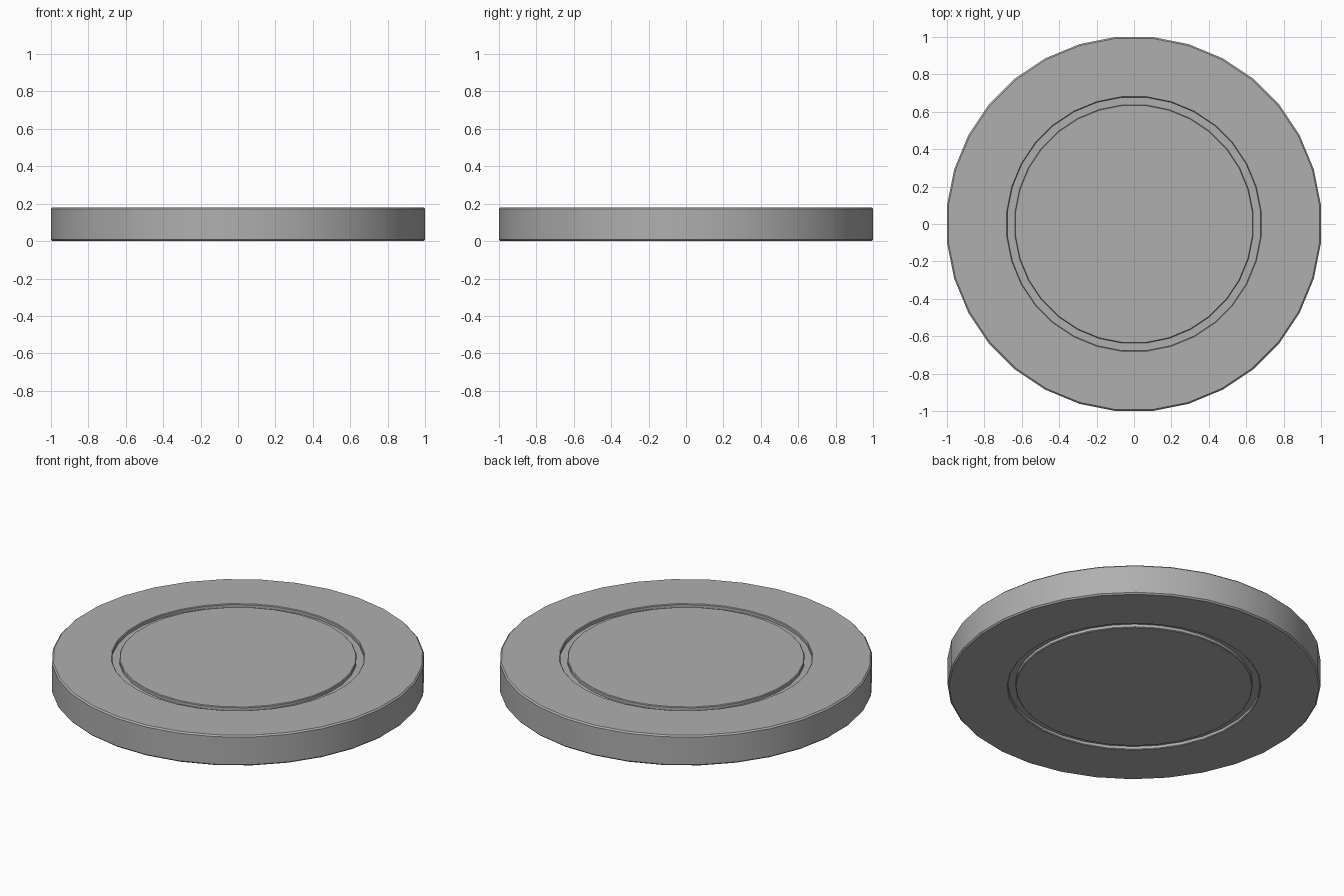
import bpy, bmesh, math

if "Cube" in bpy.data.objects:
    bpy.data.objects.remove(bpy.data.objects["Cube"])

SIDES = 32
R = 1 / math.cos(math.pi / SIDES)   # flats of the polygon touch x/y = +-1
H = 0.18
B = 0.008                           # rim bevel
D = 0.02                            # groove depth
C = 0.004                           # groove lip bevel

# Half profile (radius, height): grooved top, bevelled rim, grooved bottom
top = [(0.636, H), (0.636 + C, H - C), (0.64, H - D), (0.68, H - D),
       (0.684 - C, H - C), (0.684, H), (R - B, H), (R, H - B)]
profile = top + [(r, H - z) for r, z in reversed(top)]

# Revolve the profile into a closed disc
bm = bmesh.new()
rings = []
for r, z in profile:
    ring = []
    for i in range(SIDES):
        a = 2 * math.pi * (i + 0.5) / SIDES
        ring.append(bm.verts.new((r * math.cos(a), r * math.sin(a), z)))
    rings.append(ring)
for a, b in zip(rings, rings[1:]):
    for i in range(SIDES):
        j = (i + 1) % SIDES
        bm.faces.new((a[i], b[i], b[j], a[j]))
bm.faces.new(rings[0])
bm.faces.new(rings[-1][::-1])
bmesh.ops.recalc_face_normals(bm, faces=bm.faces)

mesh = bpy.data.meshes.new("grooved_disc")
bm.to_mesh(mesh)
bm.free()
disc = bpy.data.objects.new("grooved_disc", mesh)
bpy.context.collection.objects.link(disc)

# Dark grey finish
mat = bpy.data.materials.new("dark_grey")
mat.diffuse_color = (0.43, 0.43, 0.43, 1)
mat.use_nodes = True
mat.node_tree.nodes["Principled BSDF"].inputs["Base Color"].default_value = mat.diffuse_color
mesh.materials.append(mat)

# Smooth sides, sharp rims
bpy.context.view_layer.objects.active = disc
disc.select_set(True)
bpy.ops.object.shade_smooth_by_angle(angle=math.radians(30))
